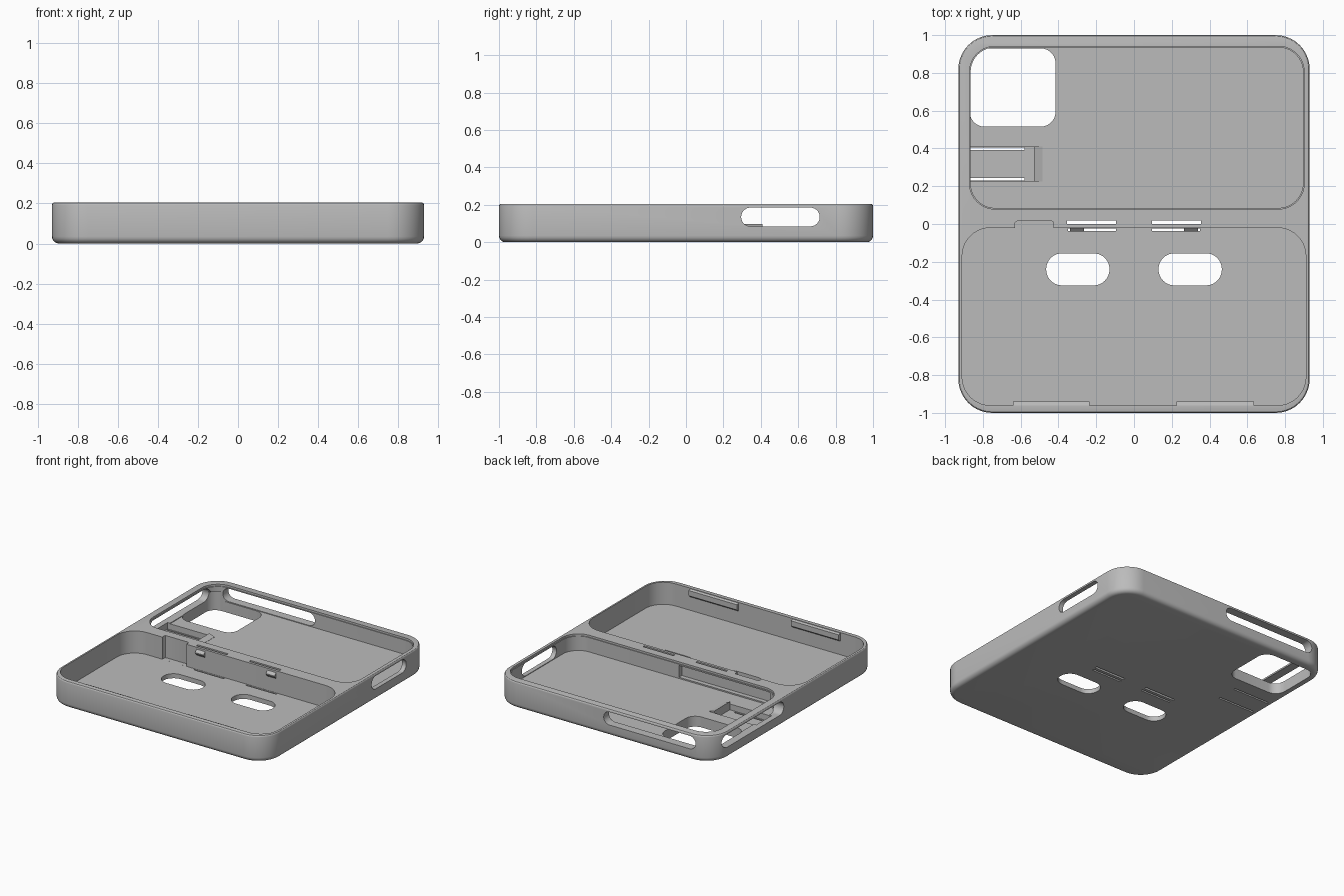
import bpy, bmesh
from math import sin, cos, pi

if "Cube" in bpy.data.objects:
    bpy.data.objects.remove(bpy.data.objects["Cube"], do_unlink=True)

grey = bpy.data.materials.new("plain_grey")
grey.use_nodes = True
grey.diffuse_color = (0.5, 0.5, 0.5, 1)
grey.node_tree.nodes["Principled BSDF"].inputs["Base Color"].default_value = (0.5, 0.5, 0.5, 1)


def rounded(u0, u1, v0, v1, r=0, n=10):
    """Outline of a rectangle with rounded corners."""
    if r == 0:
        return [(u0, v0), (u1, v0), (u1, v1), (u0, v1)]
    pts = []
    corners = [(u1 - r, v1 - r), (u0 + r, v1 - r), (u0 + r, v0 + r), (u1 - r, v0 + r)]
    for k, (cu, cv) in enumerate(corners):
        for i in range(n + 1):
            a = (k + i / n) * pi / 2
            pts.append((cu + r * cos(a), cv + r * sin(a)))
    return pts


PLACE = {
    "x": lambda u, v, w: (w, u, v),
    "y": lambda u, v, w: (u, w, v),
    "z": lambda u, v, w: (u, v, w),
}


def loft(name, loops, axis="z"):
    """Closed solid through a list of (outline, position along axis)."""
    bm = bmesh.new()
    rings = [[bm.verts.new(PLACE[axis](u, v, w)) for u, v in pts] for pts, w in loops]
    n = len(rings[0])
    for a, b in zip(rings, rings[1:]):
        for i in range(n):
            j = (i + 1) % n
            bm.faces.new((a[i], a[j], b[j], b[i]))
    bm.faces.new(rings[0])
    bm.faces.new(rings[-1])
    bmesh.ops.remove_doubles(bm, verts=bm.verts, dist=1e-5)
    bmesh.ops.recalc_face_normals(bm, faces=bm.faces)
    mesh = bpy.data.meshes.new(name)
    bm.to_mesh(mesh)
    bm.free()
    mesh.materials.append(grey)
    obj = bpy.data.objects.new(name, mesh)
    bpy.context.collection.objects.link(obj)
    return obj


def prism(name, outline, start, end, axis="z"):
    return loft(name, [(outline, start), (outline, end)], axis)


def activate(obj):
    bpy.ops.object.select_all(action="DESELECT")
    obj.select_set(True)
    bpy.context.view_layer.objects.active = obj


# Case body: rounded block with a filleted base and softened rim
TOP, FILLET, RIM = 0.205, 0.035, 0.012
sections = []
for i in range(6):
    a = i / 5 * pi / 2
    sections.append((FILLET * (1 - sin(a)), FILLET * (1 - cos(a))))
for i in range(4):
    a = i / 3 * pi / 2
    sections.append((RIM * (1 - cos(a)), TOP - RIM * (1 - sin(a))))
body = loft("case_body", [
    (rounded(-0.93 + d, 0.93 - d, -1 + d, 1 - d, 0.18 - d), z) for d, z in sections])


def cut(outline, start, end, axis="z"):
    cutter = prism("cutter", outline, start, end, axis)
    cutter.hide_render = True
    mod = body.modifiers.new("cut", "BOOLEAN")
    mod.operation, mod.solver, mod.object = "DIFFERENCE", "EXACT", cutter
    activate(body)
    bpy.ops.object.modifier_apply(modifier=mod.name)
    bpy.data.objects.remove(cutter, do_unlink=True)


# Front and back trays, the back one with a fine stepped rim
cut(rounded(-0.91, 0.91, -0.96, -0.02, 0.15), 0.035, 0.3)
cut(rounded(-0.865, 0.895, 0.085, 0.935, 0.13), 0.08, 0.3)
cut(rounded(-0.871, 0.901, 0.079, 0.941, 0.136), 0.19, 0.3)

# Corner window and notch in the divider
cut(rounded(-0.87, -0.415, 0.515, 0.93, 0.08), -0.1, 0.15)
cut(rounded(-0.63, -0.425, -0.1, 0.015, 0.012, 3), 0.0352, 0.3)

# Rounded openings in the right, left and back walls, pocket in the divider
cut(rounded(0.295, 0.715, 0.085, 0.185, 0.0499), 0.8, 1.1, "x")
cut(rounded(0.14, 0.88, 0.085, 0.185, 0.0499), -1.1, -0.8, "x")
cut(rounded(-0.78, 0.0, 0.085, 0.185, 0.0499), 0.88, 1.1, "y")
cut(rounded(-0.78, 0.0, 0.09, 0.18), 0.05, 0.2, "y")

# Floor windows and hinge slits, mirrored left to right
for s in (-1, 1):
    def span(a, b):
        return sorted((s * a, s * b))
    cut(rounded(*span(0.13, 0.465), -0.325, -0.155, 0.084), -0.1, 0.1)
    cut(rounded(*span(0.095, 0.355), 0.0, 0.018), -0.1, 0.3)
    cut(rounded(*span(0.095, 0.35), -0.037, -0.023), -0.1, 0.1)

# Latch pocket with a tongue freed by two slits
cut(rounded(-0.885, -0.53, 0.225, 0.41), 0.035, 0.15)
for y in (0.237, 0.398):
    cut(rounded(-0.885, -0.58, y - 0.007, y + 0.007), -0.1, 0.1)

parts = [body]

# Sloped catch at the end of the latch
parts.append(prism("latch_catch", [(-0.53, 0.07), (-0.485, 0.07), (-0.485, 0.082), (-0.53, 0.097)],
                   0.225, 0.41, "y"))

# Hinge hooks and front wall lips
for side, s in (("right", -1), ("left", 1)):
    parts.append(prism(side + "_hinge_hook",
                       [(-0.015, 0.14), (-0.04, 0.165), (-0.04, 0.172), (-0.015, 0.195)],
                       s * 0.265, s * 0.338, "x"))
for side, x0, x1 in (("right", -0.64, -0.235), ("left", 0.225, 0.635)):
    parts.append(prism(side + "_front_lip",
                       [(-0.97, 0.13), (-0.94, 0.155), (-0.94, 0.195), (-0.97, 0.204)],
                       x0, x1, "x"))

for part in parts:
    activate(part)
    bpy.ops.object.shade_smooth_by_angle(angle=pi / 6)
